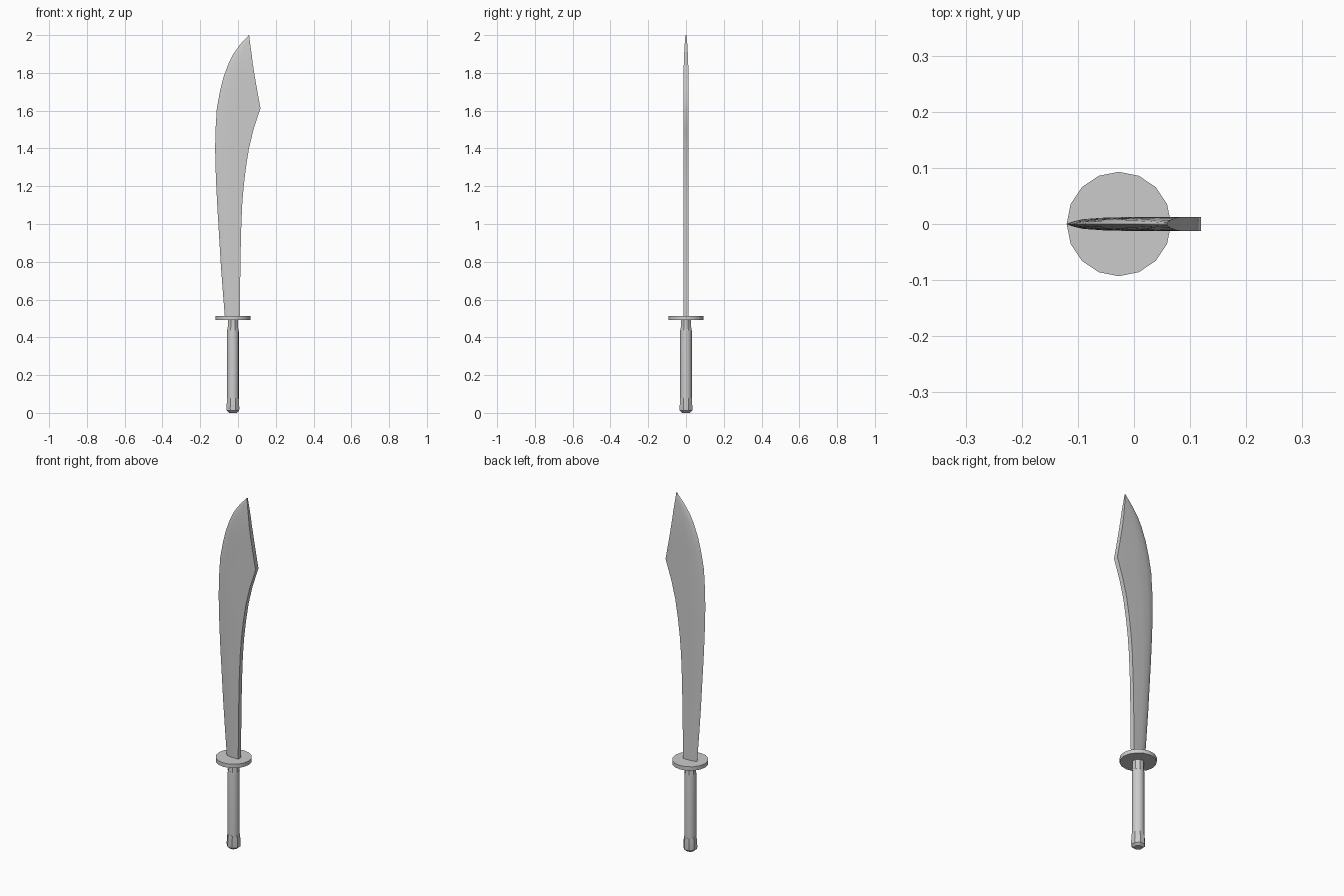
import bpy, bmesh, math

if "Cube" in bpy.data.objects:
    bpy.data.objects.remove(bpy.data.objects["Cube"])

AXIS_X = -0.027  # centre line of the handle


def finish(name, bm, angle=30):
    bmesh.ops.recalc_face_normals(bm, faces=bm.faces)
    me = bpy.data.meshes.new(name)
    bm.to_mesh(me)
    bm.free()
    ob = bpy.data.objects.new(name, me)
    bpy.context.collection.objects.link(ob)
    bpy.ops.object.select_all(action='DESELECT')
    ob.select_set(True)
    bpy.context.view_layer.objects.active = ob
    bpy.ops.object.shade_smooth_by_angle(angle=math.radians(angle))
    return ob


def loft(name, rings, angle=30):
    """Skin closed rings of equal length and cap both ends."""
    bm = bmesh.new()
    rows = [[bm.verts.new(p) for p in ring] for ring in rings]
    n = len(rows[0])
    for a, b in zip(rows, rows[1:]):
        for i in range(n):
            j = (i + 1) % n
            bm.faces.new((a[i], a[j], b[j], b[i]))
    bm.faces.new(rows[0])
    bm.faces.new(rows[-1])
    return finish(name, bm, angle)


def turned(name, profile, sides, phase=0.0, angle=30):
    """Turn a (radius, z) profile about the handle axis."""
    rings = []
    for r, z in profile:
        rings.append([(AXIS_X + r * math.cos(2 * math.pi * (i + phase) / sides),
                       r * math.sin(2 * math.pi * (i + phase) / sides), z)
                      for i in range(sides)])
    return loft(name, rings, angle)


# Blade: height, cutting edge x, spine x, thickness factor
stations = [
    (0.50, -0.069, 0.010, 1), (0.65, -0.081, 0.011, 1), (0.80, -0.092, 0.013, 1),
    (0.95, -0.101, 0.016, 1), (1.10, -0.110, 0.022, 1), (1.20, -0.115, 0.030, 1),
    (1.30, -0.119, 0.042, 1), (1.40, -0.121, 0.058, 1), (1.50, -0.119, 0.082, 1),
    (1.613, -0.112, 0.119, 1), (1.70, -0.096, 0.103, 1), (1.78, -0.076, 0.089, 1),
    (1.85, -0.050, 0.078, 0.92), (1.90, -0.025, 0.072, 0.77),
    (1.95, 0.011, 0.065, 0.55), (1.98, 0.038, 0.061, 0.37), (2.00, 0.0575, 0.059, 0.2),
]
# Half section: fraction of width from the edge, half thickness
half = [(0.08, 0.005), (0.18, 0.0088), (0.45, 0.0115), (1.0, 0.0128)]
section = [(0, 0)] + half + [(u, -y) for u, y in reversed(half)]
loft("blade", [[(e + (s - e) * u, y * k, z) for u, y in section]
               for z, e, s, k in stations])

# Round guard plate
turned("guard", [(0.093, 0.492), (0.093, 0.514)], 16)

# Grip and the faceted collar above it
turned("grip", [(0.031, 0.07), (0.031, 0.43), (0.030, 0.44)], 16)
turned("collar", [(0.032, 0.437), (0.0295, 0.455), (0.0295, 0.495)], 8, 0.5)

# Faceted pommel with a shallow tapered end
turned("pommel", [(0.022, 0.0), (0.036, 0.012), (0.037, 0.025), (0.033, 0.08)], 8, 0.5)
